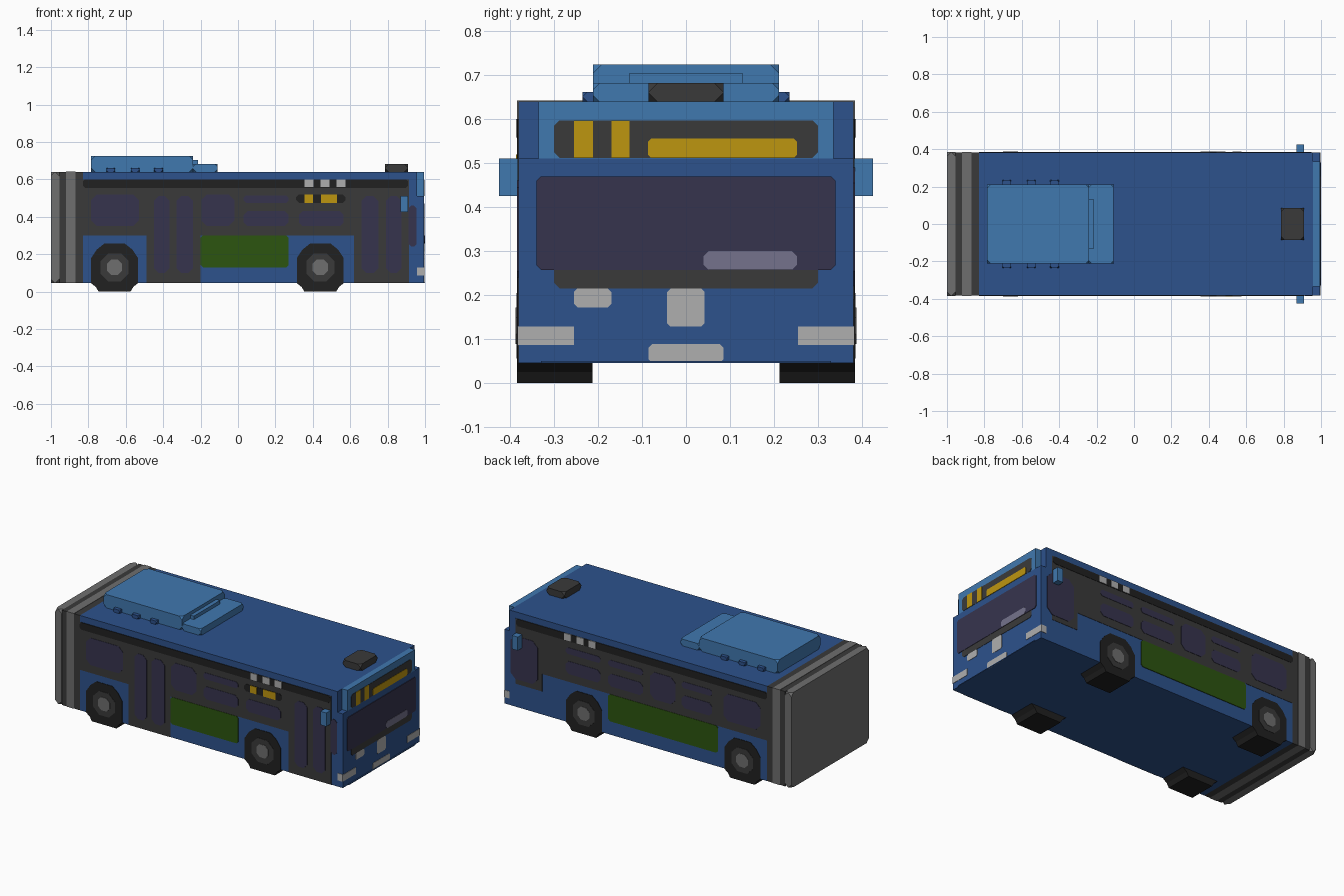
import bpy, bmesh
from mathutils import Vector

cube = bpy.data.objects.get("Cube")
if cube:
    bpy.data.objects.remove(cube, do_unlink=True)


def material(name, rgb):
    m = bpy.data.materials.new(name)
    m.use_nodes = True
    m.diffuse_color = (*rgb, 1)
    m.node_tree.nodes["Principled BSDF"].inputs["Base Color"].default_value = (*rgb, 1)
    return m


BLUE = material("body blue", (0.026, 0.084, 0.262))
SKY = material("light blue", (0.051, 0.188, 0.429))
CHARCOAL = material("charcoal", (0.042, 0.042, 0.042))
BLACK = material("rubber black", (0.0152, 0.0152, 0.0152))
GLASS = material("window purple", (0.037, 0.034, 0.076))
GREEN = material("panel green", (0.025, 0.089, 0.005))
GREY = material("mid grey", (0.156, 0.156, 0.156))
LIGHT = material("light grey", (0.429, 0.429, 0.429))
YELLOW = material("sign yellow", (0.515, 0.305, 0.005))
GLARE = material("glass glare", (0.178, 0.171, 0.262))

W = 0.378       # half width of the shell
FRONT = 0.994   # front face of the shell
Z0, Z1 = 0.045, 0.64


def finish(name, bm, mat):
    bmesh.ops.recalc_face_normals(bm, faces=bm.faces)
    me = bpy.data.meshes.new(name)
    bm.to_mesh(me)
    bm.free()
    me.materials.append(mat)
    ob = bpy.data.objects.new(name, me)
    bpy.context.collection.objects.link(ob)
    return ob


def box(name, x, y, z, mat, clip=0):
    """Box from three (min, max) ranges; clip cuts off its corners."""
    bm = bmesh.new()
    bmesh.ops.create_cube(bm, size=1)
    for v in bm.verts:
        v.co = Vector([r[0] if c < 0 else r[1] for c, r in zip(v.co, (x, y, z))])
    if clip:
        bmesh.ops.bevel(bm, geom=bm.verts[:], offset=clip, affect='VERTICES', segments=1)
    return finish(name, bm, mat)


def prism(name, pts, place, d0, d1, mat):
    """Extrude a 2D outline between two depths; place maps (a, z, depth) to space."""
    bm = bmesh.new()
    lo = [bm.verts.new(place(a, z, d0)) for a, z in pts]
    hi = [bm.verts.new(place(a, z, d1)) for a, z in pts]
    bm.faces.new(lo)
    bm.faces.new(hi)
    n = len(pts)
    for i in range(n):
        j = (i + 1) % n
        bm.faces.new((lo[i], lo[j], hi[j], hi[i]))
    return finish(name, bm, mat)


def clipped(a0, a1, z0, z1, c):
    if not c:
        return [(a0, z0), (a1, z0), (a1, z1), (a0, z1)]
    return [(a0 + c, z0), (a1 - c, z0), (a1, z0 + c), (a1, z1 - c),
            (a1 - c, z1), (a0 + c, z1), (a0, z1 - c), (a0, z0 + c)]


def side(name, s, a0, a1, z0, z1, mat, layer=1, cut=0.0):
    prism(name, clipped(a0, a1, z0, z1, cut), lambda a, z, d: (a, s * d, z),
          W - 0.002, W + 0.002 * layer, mat)


def front(name, a0, a1, z0, z1, mat, layer=1, cut=0.0):
    prism(name, clipped(a0, a1, z0, z1, cut), lambda a, z, d: (d, a, z),
          FRONT - 0.002, FRONT + 0.002 * layer, mat)


# Shell: main body, lower nose and recessed light blue brow
box("body", (-0.83, 0.957), (-0.381, 0.381), (Z0, Z1), BLUE).data.transform
box("nose", (0.957, FRONT), (-0.381, 0.381), (Z0, 0.51), BLUE)
box("brow", (0.957, FRONT), (-0.335, 0.335), (0.51, Z1), SKY)
W = 0.381

# Rear rings and end cap
box("rear_cap", (-1, -0.955), (-0.384, 0.384), (Z0, Z1), GREY, clip=0.022)
box("rear_groove_outer", (-0.955, -0.92), (-0.381, 0.381), (Z0, Z1), CHARCOAL)
box("rear_ring", (-0.92, -0.87), (-0.384, 0.384), (Z0, Z1 + 0.002), GREY)
box("rear_groove_inner", (-0.87, -0.83), (-0.381, 0.381), (Z0, Z1), CHARCOAL)

# Details shared by both sides
for s, tag in ((-1, "right"), (1, "left")):
    side(f"{tag}_window_band", s, -0.83, 0.915, 0.30, 0.60, CHARCOAL)
    side(f"{tag}_black_stripe", s, -0.83, 0.91, 0.555, 0.60, BLACK, 2, 0.012)
    for i, x in enumerate((0.38, 0.465, 0.55)):
        side(f"{tag}_marker_{i}", s, x - 0.024, x + 0.024, 0.558, 0.60, LIGHT, 3)
    for i, (a0, a1, z0, z1, c) in enumerate((
            (-0.785, -0.53, 0.35, 0.52, 0.03), (-0.195, -0.02, 0.35, 0.52, 0.03),
            (0.03, 0.27, 0.35, 0.43, 0.02), (0.03, 0.27, 0.475, 0.515, 0.012),
            (0.325, 0.565, 0.35, 0.43, 0.02))):
        side(f"{tag}_window_{i}", s, a0, a1, z0, z1, GLASS, 2, c)
    side(f"{tag}_headlight_wrap", s, 0.957, FRONT, 0.085, 0.13, LIGHT)
    # Mirror
    box(f"{tag}_mirror", (0.87, 0.91), sorted((s * 0.38, s * 0.425)), (0.425, 0.51), SKY)

    # Wheels: tyre, rim and hub
    for x, end in ((-0.66, "rear"), (0.44, "front")):
        tyre = [(-0.085, 0), (0.085, 0), (0.1, 0.025), (0.125, 0.045), (0.125, 0.18),
                (0.095, 0.225), (0.055, 0.257), (-0.055, 0.257), (-0.095, 0.225),
                (-0.125, 0.18), (-0.125, 0.045), (-0.1, 0.025)]
        place = lambda a, z, d: (x + a, s * d, z)
        prism(f"{tag}_{end}_tyre", tyre, place, 0.213, 0.384, BLACK)
        for part, r, d, mat in (("rim", 0.075, 0.386, CHARCOAL), ("hub", 0.041, 0.388, GREY)):
            prism(f"{tag}_{end}_{part}", clipped(-r, r, 0.13 - r, 0.13 + r, r * 0.55),
                  place, 0.37, d, mat)

# Right side: doors, sign and green panel
for tag, a0, a1 in (("middle", -0.49, -0.2), ("front", 0.62, 0.915)):
    side(f"{tag}_door", -1, a0, a1, Z0, 0.30, CHARCOAL)
for i, (a0, a1) in enumerate(((-0.45, -0.365), (-0.33, -0.24), (0.66, 0.75), (0.79, 0.875))):
    side(f"door_glass_{i}", -1, a0, a1, 0.10, 0.51, GLASS, 2, 0.025)
side("right_quarter_window", -1, 0.912, 0.955, 0.24, 0.46, GLASS, 2, 0.015)
side("right_sign", -1, 0.31, 0.575, 0.475, 0.52, BLACK, 2, 0.015)
side("right_sign_number", -1, 0.355, 0.40, 0.475, 0.52, YELLOW, 3)
side("right_sign_route", -1, 0.445, 0.53, 0.475, 0.52, YELLOW, 3)
side("right_green_panel", -1, -0.2, 0.27, 0.13, 0.30, GREEN, 2, 0.012)

# Left side: driver window, extra windows and longer green panel
side("driver_surround", 1, 0.73, 0.915, 0.19, 0.30, CHARCOAL)
side("driver_window", 1, 0.76, 0.95, 0.22, 0.49, GLASS, 2, 0.035)
for i, (a0, a1) in enumerate(((-0.45, -0.24), (0.325, 0.565))):
    side(f"left_vent_window_{i}", 1, a0, a1, 0.475, 0.515, GLASS, 2, 0.012)
side("left_middle_window", 1, -0.45, -0.24, 0.35, 0.43, GLASS, 2, 0.02)
side("left_green_panel", 1, -0.49, 0.27, 0.13, 0.30, GREEN, 2, 0.012)

# Front face: destination sign, windscreen and lamps
front("destination_sign", -0.30, 0.30, 0.512, 0.597, CHARCOAL, 1, 0.012)
front("sign_digit_a", -0.255, -0.212, 0.512, 0.597, YELLOW, 2)
front("sign_digit_b", -0.17, -0.128, 0.512, 0.597, YELLOW, 2)
front("sign_route", -0.087, 0.253, 0.512, 0.556, YELLOW, 2, 0.008)
front("windscreen_base", -0.30, 0.30, 0.215, 0.275, CHARCOAL, 1, 0.012)
front("windscreen", -0.34, 0.34, 0.257, 0.47, GLASS, 2, 0.01)
front("windscreen_glare", 0.04, 0.253, 0.257, 0.30, GLARE, 3, 0.012)
front("badge_panel", -0.255, -0.17, 0.172, 0.215, LIGHT, 1, 0.008)
front("centre_panel", -0.043, 0.042, 0.128, 0.215, LIGHT, 1, 0.008)
front("number_plate", -0.085, 0.085, Z0, 0.088, LIGHT, 1, 0.008)
front("headlight_right", -0.381, -0.255, 0.086, 0.128, LIGHT)
front("headlight_left", 0.255, 0.381, 0.086, 0.128, LIGHT)

# Roof: cooling unit with stepped nose, side clips and hatch
box("roof_unit", (-0.785, -0.24), (-0.212, 0.212), (Z1, 0.724), SKY, clip=0.02)
box("roof_unit_step", (-0.24, -0.215), (-0.13, 0.13), (Z1, 0.704), SKY)
box("roof_unit_nose", (-0.24, -0.11), (-0.212, 0.212), (Z1, 0.682), SKY, clip=0.015)
for i, x in enumerate((-0.68, -0.55, -0.425)):
    box(f"roof_clip_{i}", (x - 0.023, x + 0.023), (-0.235, 0.235), (Z1, 0.662), BLUE, clip=0.01)
box("roof_hatch", (0.785, 0.91), (-0.085, 0.085), (Z1, 0.682), CHARCOAL, clip=0.02)

# Centre the nose tip at full length
box("front_bumper_lip", (0.98, 1.0), (-0.33, 0.33), (Z0, 0.05), BLUE)
